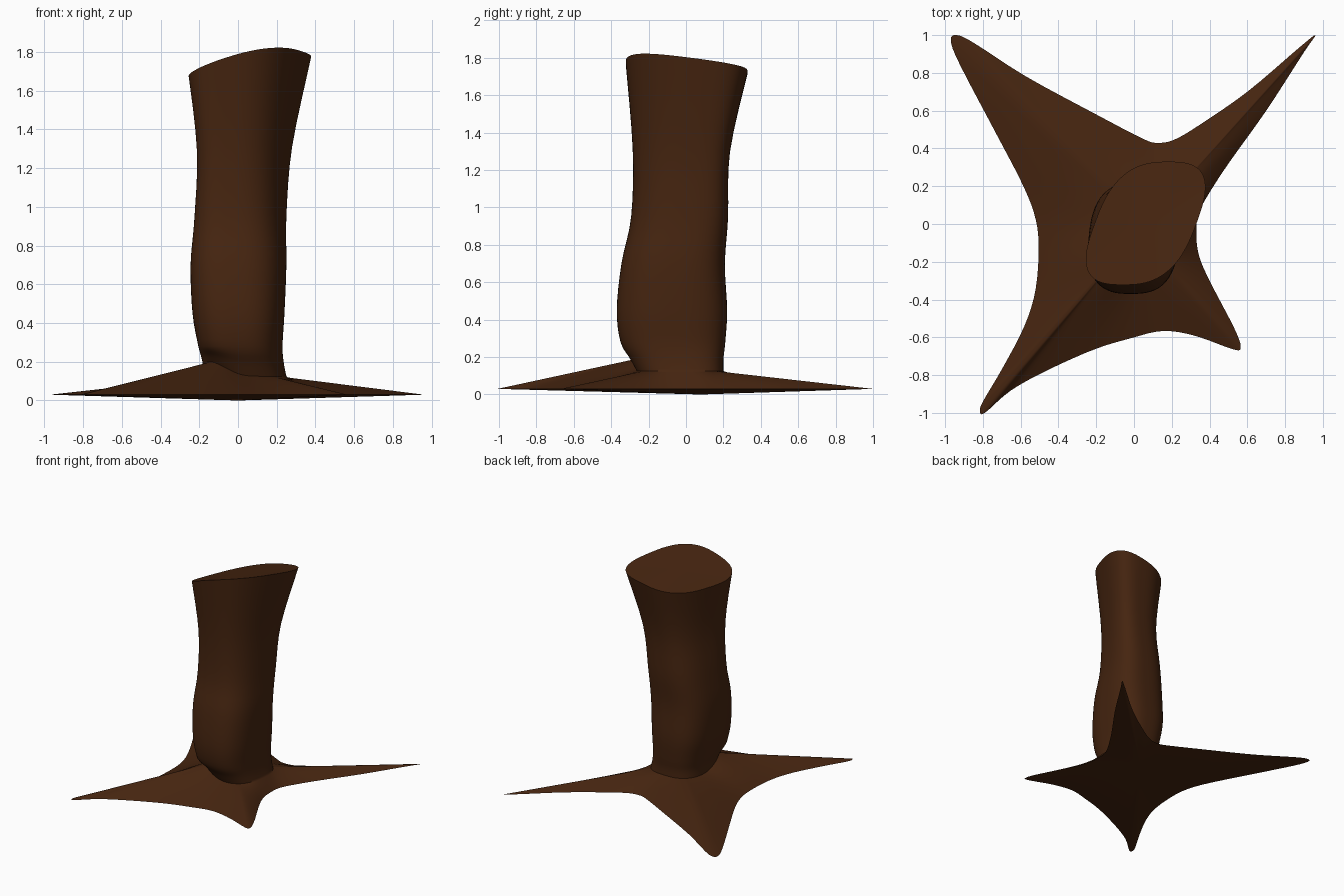
import bpy
import bmesh
import math

cube = bpy.data.objects.get("Cube")
if cube:
    bpy.data.objects.remove(cube, do_unlink=True)


def make_material(name, colour):
    material = bpy.data.materials.new(name)
    material.use_nodes = True
    material.diffuse_color = colour
    shader = material.node_tree.nodes["Principled BSDF"]
    shader.inputs["Base Color"].default_value = colour
    shader.inputs["Roughness"].default_value = 0.9
    return material


def smooth_path(points, steps, closed):
    """Catmull-Rom interpolation through tuples of any length."""
    count = len(points)
    result = []

    def pick(index):
        return points[index % count] if closed else points[max(0, min(count - 1, index))]

    for i in range(count if closed else count - 1):
        before, start, end, after = (pick(i + k) for k in (-1, 0, 1, 2))
        for step in range(steps):
            t = step / steps
            result.append(tuple(
                b + t / 2 * (c - a + t * (2 * a - 5 * b + 4 * c - d + t * (3 * (b - c) + d - a)))
                for a, b, c, d in zip(before, start, end, after)))
    if not closed:
        result.append(points[-1])
    return result


# Star-shaped ground outline of the four roots, counter-clockwise
root_outline = [
    (.96, 1), (.87, .93), (.6, .7), (.34, .52), (.21, .445), (.125, .43), (.05, .45),
    (-.2, .58), (-.57, .78), (-.85, .96), (-.94, 1), (-.97, .97), (-.92, .84), (-.72, .46),
    (-.6, .23), (-.53, .06), (-.505, -.1), (-.52, -.34), (-.58, -.54), (-.7, -.77),
    (-.8, -.94), (-.815, -.99), (-.79, -1), (-.65, -.88), (-.45, -.77), (-.2, -.66),
    (0, -.6), (.12, -.57), (.22, -.57), (.35, -.6), (.53, -.665), (.565, -.65),
    (.53, -.55), (.4, -.3), (.345, -.17), (.33, -.06), (.34, .05), (.39, .15),
    (.5, .32), (.7, .6), (.9, .91)]

# Trunk sections: height, left, right, front, back, shear
trunk_sections = [
    (.125, -.18, .25, -.265, .2, .02),
    (.19, -.185, .237, -.3, .2, .02),
    (.28, -.205, .23, -.35, .21, .02),
    (.45, -.235, .24, -.37, .22, .02),
    (.7, -.245, .25, -.345, .208, .03),
    (.95, -.225, .25, -.293, .225, .05),
    (1.3, -.212, .28, -.285, .235, .08),
    (1.735, -.255, .378, -.322, .33, .12)]

ROUNDNESS = 2.8
GROUND = .03
TOP = trunk_sections[-1][0]
outline = smooth_path(root_outline, 4, True)
angles = [math.atan2(y + .04, x - .03) for x, y in outline]


def trunk_ring(section):
    """Sheared rounded square; the foot lifts over the front root and the crown slants."""
    level, left, right, front, back, shear = section
    half_x, half_y = (right - left) / 2, (back - front) / 2
    dual = ROUNDNESS / (ROUNDNESS - 1)
    half_x = (half_x ** dual - shear ** dual) ** (1 / dual)
    ring = []
    for angle in angles:
        u, v = math.cos(angle), math.sin(angle)
        radius = (abs(u) ** ROUNDNESS + abs(v) ** ROUNDNESS) ** (-1 / ROUNDNESS)
        x = (left + right) / 2 + radius * (half_x * u + shear * v)
        y = (front + back) / 2 + radius * half_y * v
        slant = (.29 * x - .17 * y - .25 * x * x) * (level / TOP) ** 4
        lift = .075 * max(0, math.cos(angle + math.radians(135))) ** 6
        lift *= max(0, 1 - (level - .125) / .155)
        ring.append((x, y, level + slant + lift))
    return ring


mesh_builder = bmesh.new()
trunk_rings = [trunk_ring(s) for s in smooth_path(trunk_sections, 4, False)]
foot = trunk_rings[0]
ground_ring = [(x, y, GROUND) for x, y in outline]

# Root rings blend from the ground outline up to the foot of the trunk
root_rings = []
for t in (0, .2, .4, .6, .75, .88, .95):
    root_rings.append([tuple(a + (b - a) * t for a, b in zip(p, q))
                       for p, q in zip(ground_ring, foot)])

rings = [[mesh_builder.verts.new(p) for p in ring] for ring in root_rings + trunk_rings]
count = len(outline)
for lower, upper in zip(rings, rings[1:]):
    for i in range(count):
        j = (i + 1) % count
        mesh_builder.faces.new((lower[i], lower[j], upper[j], upper[i]))

# Shallow underside and flat cut crown
underside = mesh_builder.verts.new((0, .08, 0))
crown = mesh_builder.verts.new((.06, 0, TOP + .016))
for i in range(count):
    j = (i + 1) % count
    mesh_builder.faces.new((rings[0][j], rings[0][i], underside))
    mesh_builder.faces.new((rings[-1][i], rings[-1][j], crown))
bmesh.ops.recalc_face_normals(mesh_builder, faces=mesh_builder.faces)

mesh = bpy.data.meshes.new("tree_stump")
mesh_builder.to_mesh(mesh)
mesh_builder.free()
mesh.materials.append(make_material("dark_bark_brown", (.06, .018, .005, 1)))
stump = bpy.data.objects.new("tree_stump", mesh)
bpy.context.collection.objects.link(stump)

bpy.ops.object.select_all(action="DESELECT")
stump.select_set(True)
bpy.context.view_layer.objects.active = stump
bpy.ops.object.shade_smooth_by_angle(angle=math.radians(50))
